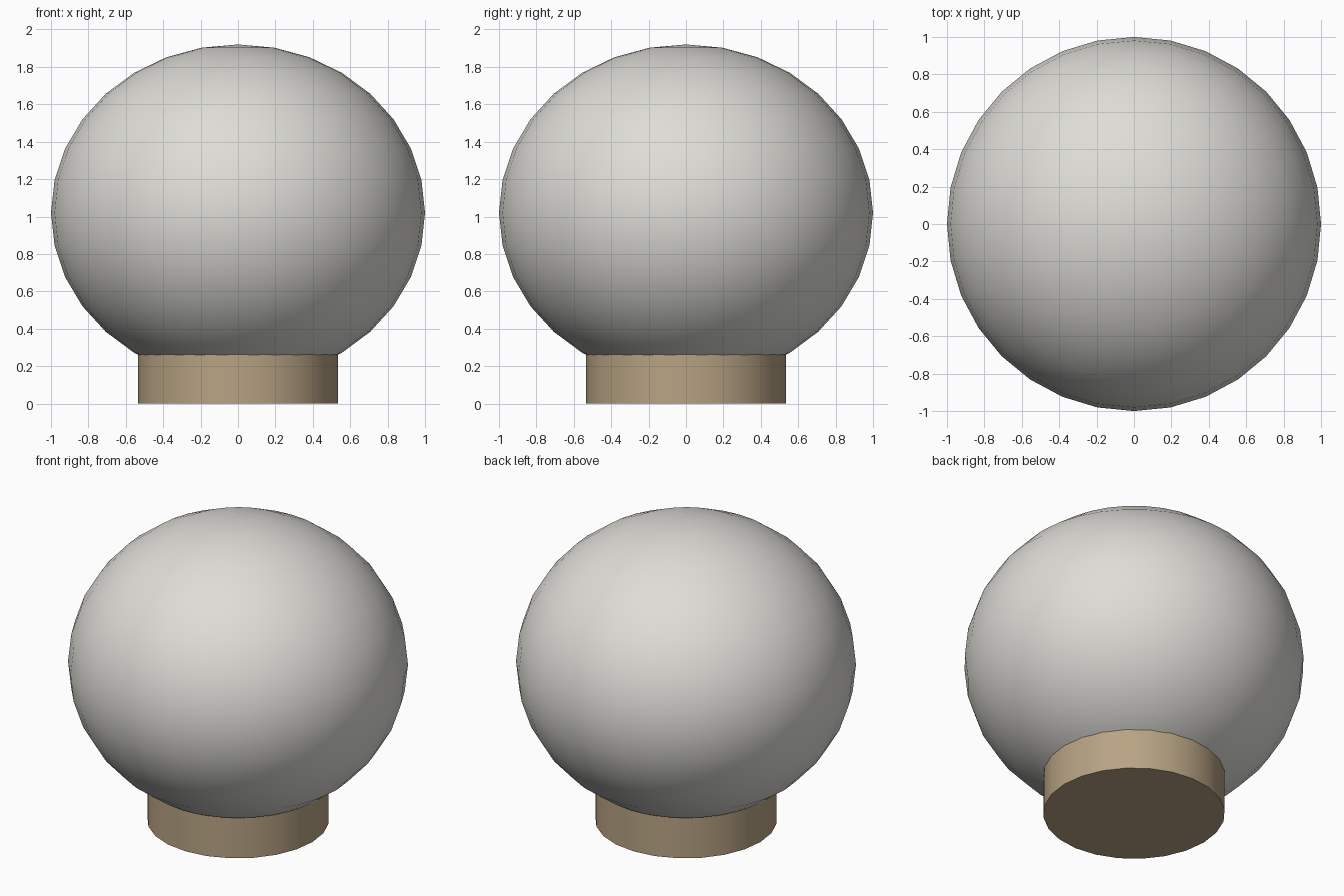
import bpy
import math

if "Cube" in bpy.data.objects:
    bpy.data.objects.remove(bpy.data.objects["Cube"], do_unlink=True)


def make_material(name, color):
    mat = bpy.data.materials.new(name)
    mat.use_nodes = True
    mat.diffuse_color = color
    mat.node_tree.nodes["Principled BSDF"].inputs["Base Color"].default_value = color
    return mat


def finish(name, mat):
    obj = bpy.context.object
    obj.name = name
    obj.data.materials.append(mat)
    bpy.ops.object.transform_apply(location=False, rotation=False, scale=True)
    bpy.ops.object.shade_smooth_by_angle(angle=math.radians(35))
    return obj


off_white = make_material("off_white", (0.73, 0.72, 0.68, 1))
tan = make_material("tan", (0.48, 0.37, 0.23, 1))

# Slightly flattened globe, its underside sunk into the base
bpy.ops.mesh.primitive_uv_sphere_add(segments=32, ring_count=16, radius=1,
                                     location=(0, 0, 1.02))
bpy.context.object.scale = (1, 1, 0.9)
finish("globe", off_white)

# Round base
base_height = 0.3
bpy.ops.mesh.primitive_cylinder_add(vertices=24, radius=0.535, depth=base_height,
                                    location=(0, 0, base_height / 2))
finish("base", tan)
